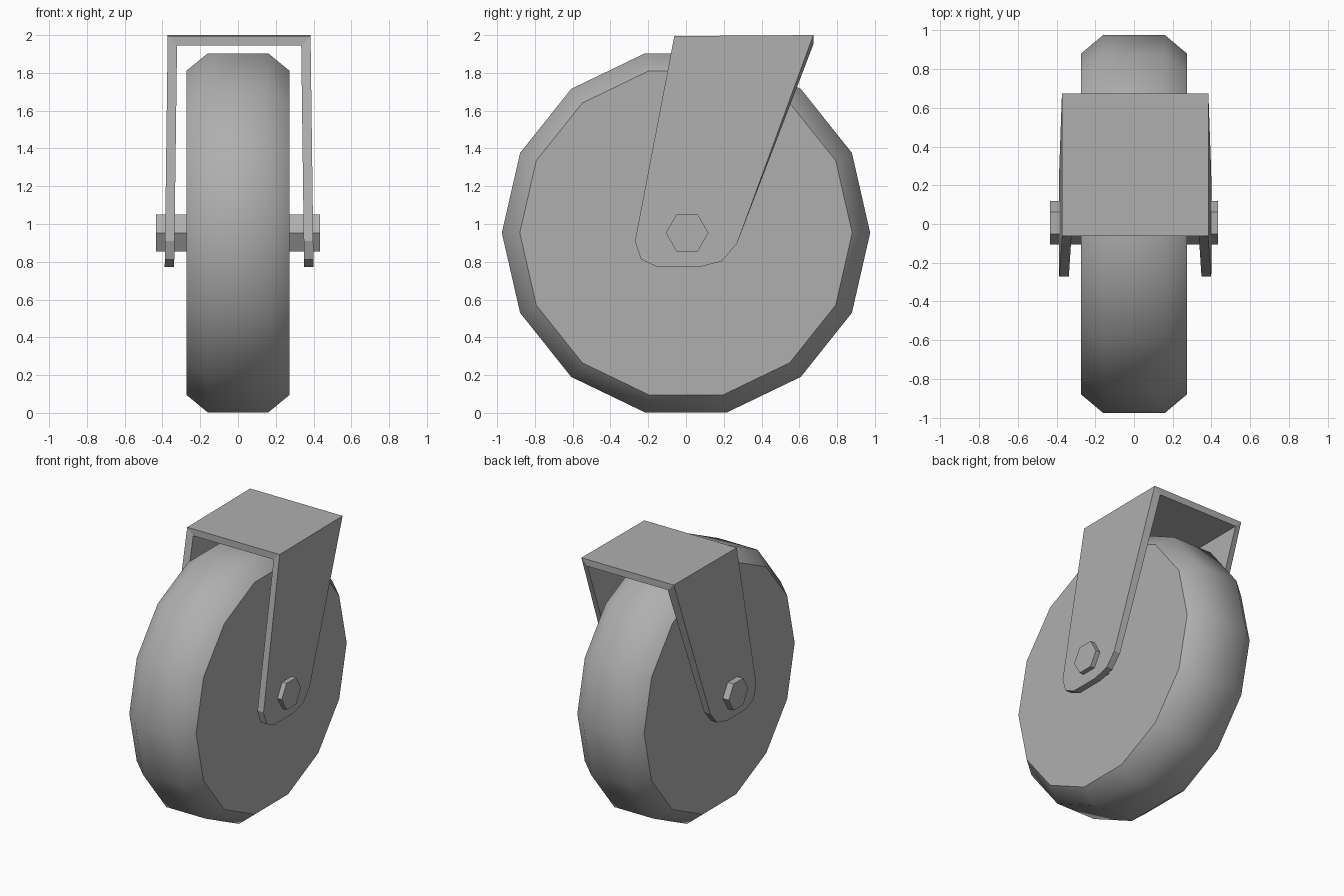
import bpy, bmesh
from math import pi, sin, cos, radians

if "Cube" in bpy.data.objects:
    bpy.data.objects.remove(bpy.data.objects["Cube"])

AXLE_Z = 0.953

grey = bpy.data.materials.new("dark_grey")
grey.diffuse_color = (0.43, 0.43, 0.43, 1)
grey.use_nodes = True
grey.node_tree.nodes["Principled BSDF"].inputs["Base Color"].default_value = grey.diffuse_color


def finish(name, bm):
    bmesh.ops.recalc_face_normals(bm, faces=bm.faces)
    mesh = bpy.data.meshes.new(name)
    bm.to_mesh(mesh)
    bm.free()
    mesh.materials.append(grey)
    ob = bpy.data.objects.new(name, mesh)
    bpy.context.collection.objects.link(ob)
    return ob


def lathe_x(name, profile, sides, y=0.0):
    """Closed solid turned around the x axis from (x, radius) points."""
    bm = bmesh.new()
    rings = [[bm.verts.new((x, y + r * cos(2 * pi * i / sides),
                            AXLE_Z + r * sin(2 * pi * i / sides)))
              for i in range(sides)] for x, r in profile]
    for a, b in zip(rings, rings[1:]):
        for i in range(sides):
            j = (i + 1) % sides
            bm.faces.new((a[i], a[j], b[j], b[i]))
    bm.faces.new(rings[0])
    bm.faces.new(rings[-1])
    return finish(name, bm)


# Wheel: 14-sided with chamfered shoulders, smooth tread and sharp side faces
wheel = lathe_x("wheel", [(-0.273, 0.88), (-0.16, 0.975), (0.16, 0.975), (0.273, 0.88)], 14)
bpy.context.view_layer.objects.active = wheel
wheel.select_set(True)
bpy.ops.object.shade_smooth_by_angle(angle=radians(45))

# Hexagonal axle
lathe_x("axle", [(-0.433, 0.113), (0.433, 0.113)], 6, 0.006)

# Fork: top plate and two slightly splayed legs as one bent sheet
outline = [(-0.062, 1.995), (-0.27, 0.91), (-0.238, 0.813), (-0.15, 0.772),
           (0.07, 0.772), (0.19, 0.803), (0.27, 0.897), (0.674, 2.0)]
THICK = 0.05
bm = bmesh.new()
legs = []
for side in (-1, 1):
    layers = []
    for inset in (0, THICK):
        pts = []
        for y, z in outline:
            if z > 1.9:
                z -= inset
            x = 0.378 + 0.016 * (2 - z) / 1.225 - inset
            pts.append(bm.verts.new((side * x + 0.006, y, z)))
        bm.faces.new(pts)
        layers.append(pts)
    outer, inner = layers
    for i in range(len(outline) - 1):
        bm.faces.new((outer[i], outer[i + 1], inner[i + 1], inner[i]))
    legs.append(layers)
(lo, li), (ro, ri) = legs
bm.faces.new((lo[0], ro[0], ro[-1], lo[-1]))
bm.faces.new((li[0], ri[0], ri[-1], li[-1]))
for k in (0, -1):
    bm.faces.new((lo[k], ro[k], ri[k], li[k]))
finish("fork", bm)
